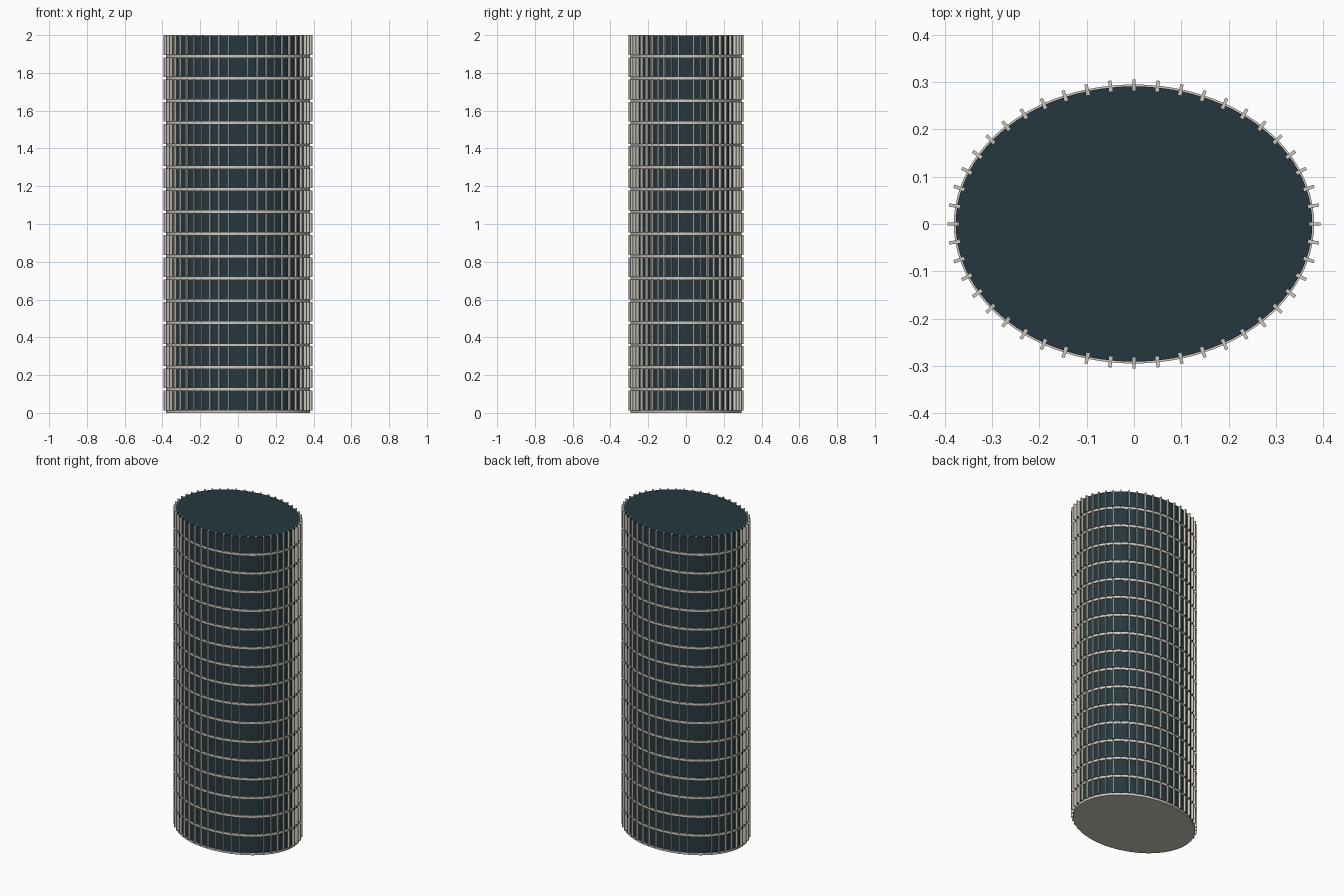
import bpy, bmesh, math
from mathutils import Matrix, Vector

cube = bpy.data.objects.get("Cube")
if cube:
    bpy.data.objects.remove(cube)

FLOORS, FINS = 17, 48
STEP = 2.0 / FLOORS
SLAB = 0.013


def material(name, rgb):
    m = bpy.data.materials.new(name)
    m.use_nodes = True
    m.diffuse_color = (*rgb, 1)
    m.node_tree.nodes["Principled BSDF"].inputs["Base Color"].default_value = (*rgb, 1)
    return m


glass = material("dark_teal_glass", (0.018, 0.039, 0.049))
stone = material("pale_stone", (0.62, 0.58, 0.52))


def finish(bm, name, mat, smooth=False):
    me = bpy.data.meshes.new(name)
    bm.to_mesh(me)
    bm.free()
    me.materials.append(mat)
    ob = bpy.data.objects.new(name, me)
    bpy.context.scene.collection.objects.link(ob)
    if smooth:
        bpy.ops.object.select_all(action='DESELECT')
        ob.select_set(True)
        bpy.context.view_layer.objects.active = ob
        bpy.ops.object.shade_smooth_by_angle(angle=math.radians(30))
    return ob


def add_disc(bm, a, b, z0, z1):
    """Elliptical prism between two heights."""
    mat = Matrix.Translation((0, 0, (z0 + z1) / 2)) @ Matrix.Diagonal((a, b, z1 - z0, 1))
    bmesh.ops.create_cone(bm, cap_ends=True, segments=96, radius1=1, radius2=1,
                          depth=1, matrix=mat)


# Glazed core
bm = bmesh.new()
add_disc(bm, 0.377, 0.291, 0.005, 1.998)
finish(bm, "glass_core", glass, True)

# Floor slabs, one at the foot of each storey
bm = bmesh.new()
for i in range(FLOORS):
    add_disc(bm, 0.381, 0.295, i * STEP, i * STEP + SLAB)
finish(bm, "floor_slabs", stone, True)

# Upright fins around each storey, square to the facade
bm = bmesh.new()
for i in range(FLOORS):
    z0, z1 = i * STEP + SLAB, (i + 1) * STEP
    for k in range(FINS):
        t = math.tau * k / FINS
        c, s = math.cos(t), math.sin(t)
        turn = math.atan2(s / 0.295, c / 0.383)
        place = Matrix.Translation(Vector((0.383 * c, 0.294 * s, (z0 + z1) / 2)))
        bmesh.ops.create_cube(bm, size=1, matrix=place @ Matrix.Rotation(turn, 4, 'Z')
                              @ Matrix.Diagonal((0.023, 0.007, z1 - z0, 1)))
finish(bm, "facade_fins", stone)
